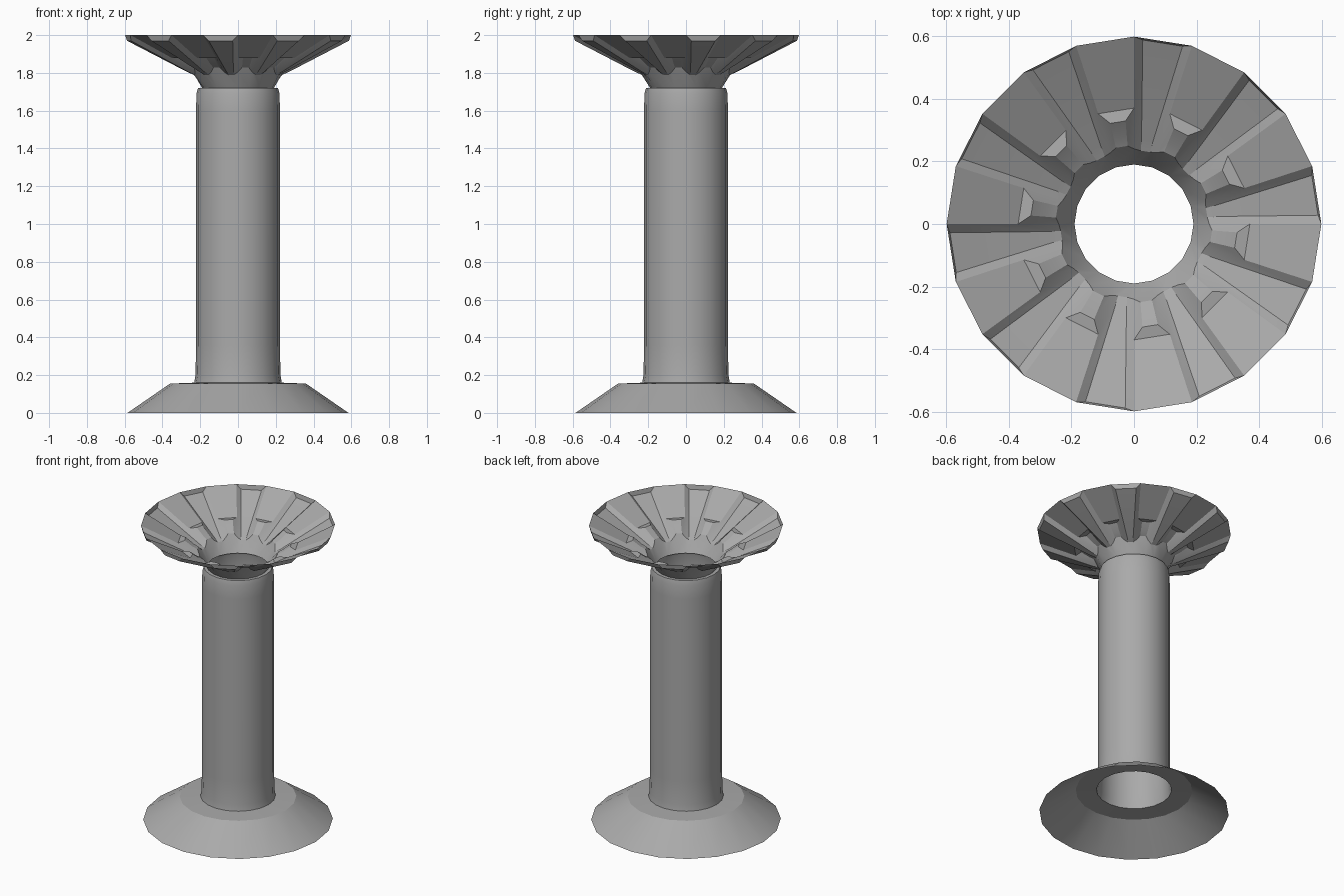
import bpy, bmesh
from math import cos, sin, radians, degrees

cube = bpy.data.objects.get("Cube")
if cube:
    bpy.data.objects.remove(cube, do_unlink=True)

SIDES = 20
STEP = 360 / SIDES

stone = bpy.data.materials.new("grey stone")
stone.use_nodes = True
stone.diffuse_color = (0.4, 0.4, 0.4, 1)
stone.node_tree.nodes["Principled BSDF"].inputs["Base Color"].default_value = (0.4, 0.4, 0.4, 1)


def polar(r, z, angle):
    return (r * cos(radians(angle)), r * sin(radians(angle)), z)


def finish(bm, name, smooth_angle):
    bmesh.ops.remove_doubles(bm, verts=bm.verts, dist=0.0005)
    bmesh.ops.recalc_face_normals(bm, faces=bm.faces)
    mesh = bpy.data.meshes.new(name)
    bm.to_mesh(mesh)
    bm.free()
    mesh.materials.append(stone)
    ob = bpy.data.objects.new(name, mesh)
    bpy.context.collection.objects.link(ob)
    bpy.ops.object.select_all(action='DESELECT')
    ob.select_set(True)
    bpy.context.view_layer.objects.active = ob
    bpy.ops.object.shade_smooth_by_angle(angle=radians(smooth_angle))
    return ob


def lathe(name, profile):
    """Open sheet turned around the z axis."""
    bm = bmesh.new()
    rings = [[bm.verts.new(polar(r, z, i * STEP)) for i in range(SIDES)] for r, z in profile]
    for low, high in zip(rings, rings[1:]):
        for i in range(SIDES):
            j = (i + 1) % SIDES
            bm.faces.new((low[i], low[j], high[j], high[i]))
    return finish(bm, name, 30)


# Flared foot, open underneath
lathe("base", [(0.585, 0), (0.36, 0.155), (0.232, 0.16)])

# Hollow column with a rounded foot and a thin top ledge
lathe("shaft", [(0.232, 0.16), (0.225, 0.2), (0.222, 0.36), (0.222, 1.6),
                (0.22, 1.69), (0.212, 1.72), (0.19, 1.72)])

# Fluted capital: ten outward ribs alternating with ten stepped grooves
bm = bmesh.new()


def face(*points):
    bm.faces.new([bm.verts.new(p) for p in points])


def edge_line(angle):
    """Rim, step, foot and neck points shared by a rib and a groove."""
    return [polar(r, z, angle) for r, z in
            ((0.598, 2.0), (0.37, 1.88), (0.24, 1.805), (0.19, 1.72))]


def rib_line(angle, side):
    """Rim, lower bend and foot of a rib, set in from its edge."""
    return [polar(r, z, angle + side * degrees(w / r)) for r, z, w in
            ((0.588, 1.97, 0.028), (0.27, 1.805, 0.024), (0.235, 1.79, 0.022))]


def step_line(angle):
    """Top, bottom and lip of the raised step in a groove."""
    return [polar(r, z, angle) for r, z in ((0.33, 1.885), (0.28, 1.845), (0.25, 1.828))]


for k in range(SIDES // 2):
    a = k * 2 * STEP
    left, right, following = edge_line(a - STEP), edge_line(a), edge_line(a + STEP)

    # groove panel and its small step
    s, t = step_line(a - STEP * 0.74), step_line(a - STEP * 0.26)
    face(left[0], right[0], right[1], left[1])
    face(left[1], right[1], t[0], s[0])
    for i in range(2):
        face(s[i], t[i], t[i + 1], s[i + 1])
    face(left[1], s[0], s[1], left[2])
    face(left[2], s[1], s[2])
    face(right[2], t[1], t[0], right[1])
    face(right[2], t[2], t[1])

    # rib chamfer, panel, foot and side walls
    p, q = rib_line(a, 1), rib_line(a + STEP, -1)
    face(right[0], following[0], q[0], p[0])
    for i in range(2):
        face(p[i], q[i], q[i + 1], p[i + 1])
        face(right[i], p[i], p[i + 1], right[i + 1])
        face(q[i], following[i], following[i + 1], q[i + 1])

    # neck cone
    face(left[3], left[2], s[2], t[2], right[2], right[3])
    face(right[3], right[2], p[2], q[2], following[2], following[3])

finish(bm, "capital", 20)
